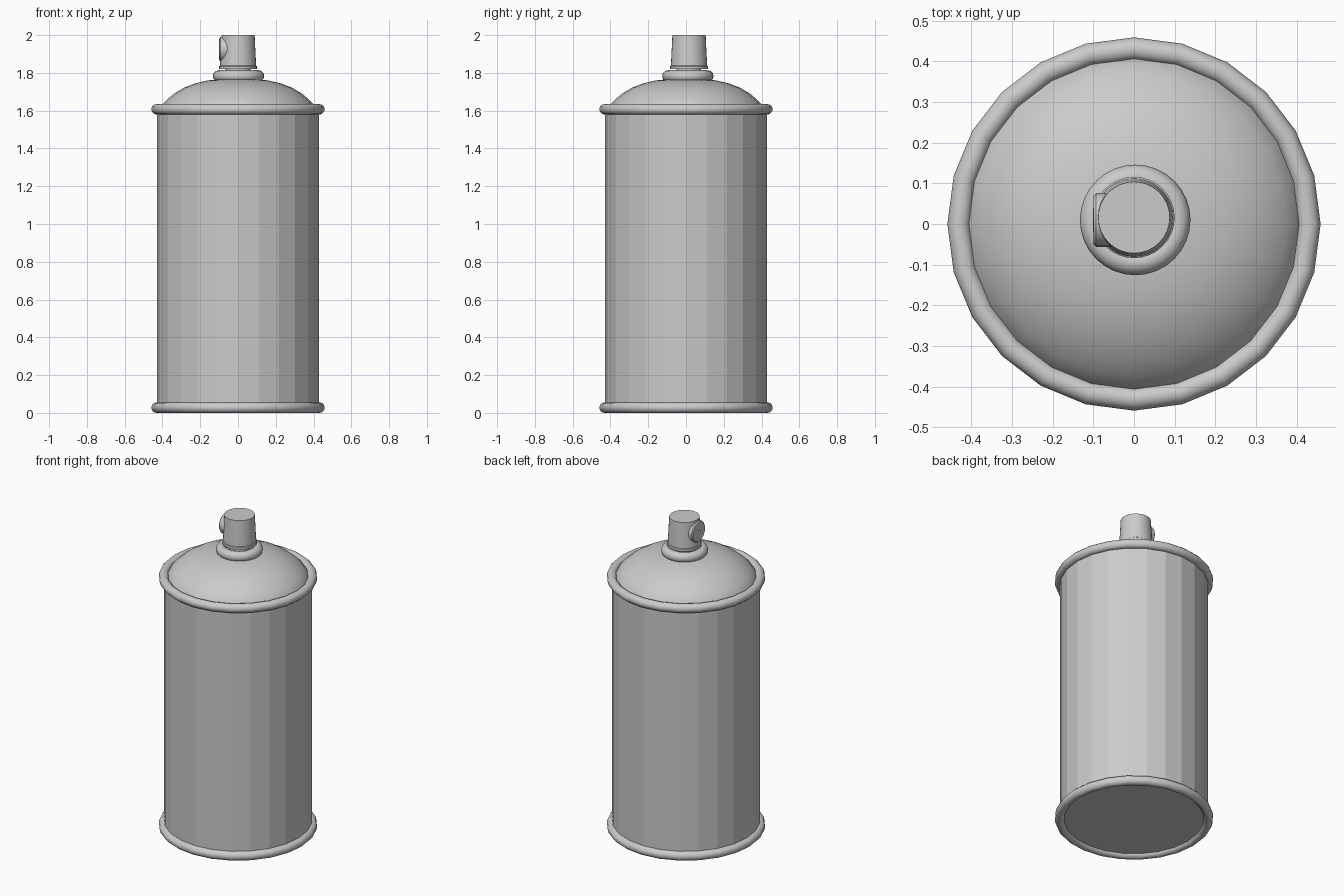
import bpy
import math
from mathutils import Matrix, Vector

cube = bpy.data.objects.get("Cube")
if cube:
    bpy.data.objects.remove(cube, do_unlink=True)

# One plain painted metal colour
GREY = (0.6, 0.6, 0.6, 1)
metal = bpy.data.materials.new("plain grey")
metal.use_nodes = True
metal.diffuse_color = GREY
metal.node_tree.nodes["Principled BSDF"].inputs["Base Color"].default_value = GREY


def finish(obj, name, smooth_angle):
    obj.name = name
    obj.data.materials.append(metal)
    if smooth_angle:
        bpy.ops.object.select_all(action="DESELECT")
        obj.select_set(True)
        bpy.context.view_layer.objects.active = obj
        bpy.ops.object.shade_smooth_by_angle(angle=math.radians(smooth_angle))
    return obj


def lathe(name, profile, sides=24, centre=(0, 0, 0), smooth_angle=40):
    """Revolve (radius, height) points about z and cap both ends."""
    verts, faces = [], []
    for r, z in profile:
        for i in range(sides):
            a = math.tau * i / sides
            verts.append((r * math.cos(a), r * math.sin(a), z))
    for k in range(len(profile) - 1):
        for i in range(sides):
            j = (i + 1) % sides
            faces.append((k * sides + i, k * sides + j,
                          (k + 1) * sides + j, (k + 1) * sides + i))
    last = (len(profile) - 1) * sides
    faces.append(tuple(reversed(range(sides))))
    faces.append(tuple(range(last, last + sides)))
    mesh = bpy.data.meshes.new(name)
    mesh.from_pydata(verts, [], faces)
    obj = bpy.data.objects.new(name, mesh)
    obj.location = centre
    bpy.context.collection.objects.link(obj)
    return finish(obj, name, smooth_angle)


def ring(name, major, minor, centre, sides=24):
    bpy.ops.mesh.primitive_torus_add(major_radius=major, minor_radius=minor,
                                     major_segments=sides, minor_segments=12,
                                     location=centre)
    return finish(bpy.context.object, name, 60)


# Faceted can body with rolled rims
lathe("can_body", [(0.428, 0.02), (0.428, 1.61)], smooth_angle=0)
ring("bottom_rim", 0.431, 0.028, (0, 0, 0.028))
ring("top_rim", 0.431, 0.028, (0, 0, 1.607))

# Domed shoulder
lathe("dome", [(0.415, 1.6), (0.4, 1.632), (0.375, 1.66), (0.335, 1.693),
               (0.285, 1.722), (0.225, 1.745), (0.16, 1.76), (0.08, 1.768)])

# Valve collar and stem
ring("valve_collar", 0.105, 0.031, (0.003, 0.01, 1.783), 32)
lathe("valve_stem", [(0.1, 1.75), (0.1, 1.79), (0.065, 1.79), (0.065, 1.83)],
      centre=(0, 0.015, 0))

# Tapered spray button with a small foot flange
lathe("spray_button", [(0.1, 1.82), (0.1, 1.835), (0.096, 1.838), (0.088, 2.0)],
      sides=32, centre=(0, 0.016, 0))

# Round spray outlet on the side, with a recessed hole
outlet = lathe("spray_outlet", [(0.066, 0), (0.066, 0.058), (0.06, 0.064),
                                (0.01, 0.066), (0.01, 0.05)], sides=24)
turn = Vector((0, 0, 1)).rotation_difference(Vector((-1, 0, 0))).to_matrix().to_4x4()
outlet.data.transform(Matrix.Translation((-0.035, 0.01, 1.925)) @ turn)
